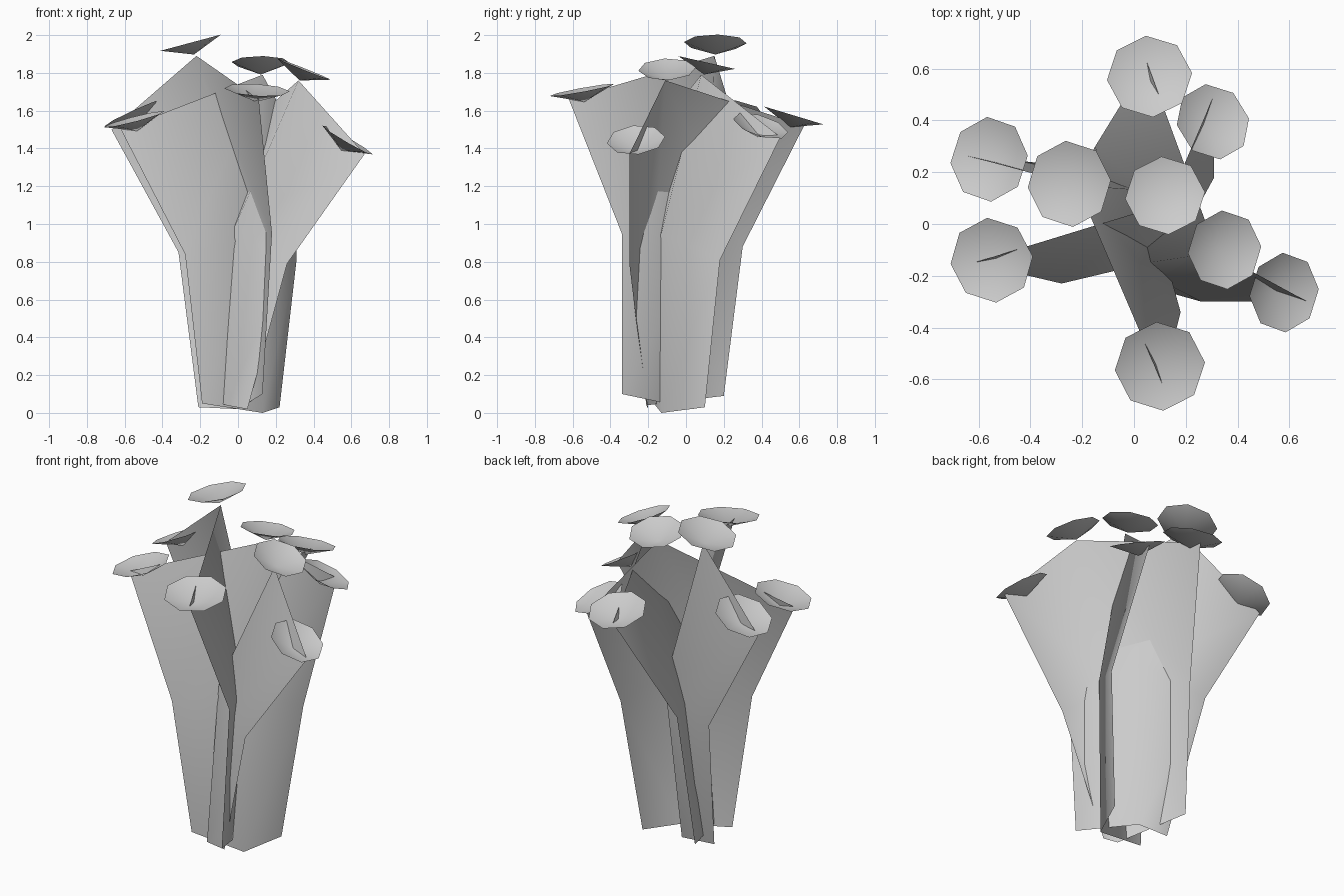
import bpy, bmesh, math
from mathutils import Vector


def finish(bm, name):
    mesh = bpy.data.meshes.new(name)
    bm.to_mesh(mesh)
    bm.free()
    for p in mesh.polygons:
        p.use_smooth = True
    obj = bpy.data.objects.new(name, mesh)
    bpy.context.collection.objects.link(obj)


# folded leaf sheet: left rail, fold rail, right rail (bottom, middle, top)
def leaf_sheet(name, *rails):
    bm = bmesh.new()
    grid = [[bm.verts.new(p) for p in rail] for rail in rails]
    for a, b in zip(grid, grid[1:]):
        for i in range(len(a) - 1):
            bm.faces.new((a[i], b[i], b[i + 1], a[i + 1]))
    finish(bm, name)


# shallow eight-sided cup, open upwards, tilted along its normal
def flower_cup(name, center, normal, radius, depth=0.065):
    n = Vector(normal).normalized()
    u = Vector((0, 1, 0)).cross(n).normalized()
    v = n.cross(u)
    c = Vector(center)
    bm = bmesh.new()
    apex = bm.verts.new(c - n * depth)
    rim = []
    for i in range(8):
        a = math.radians(45 * i + 5)
        rim.append(bm.verts.new(c + (u * math.cos(a) + v * math.sin(a)) * radius))
    for i in range(8):
        bm.faces.new((apex, rim[i], rim[(i + 1) % 8]))
    finish(bm, name)


# three interlocking sheets
leaf_sheet("leaf_sheet_front_left",
           [(0.13, -0.34, 0.10), (0.18, -0.34, 0.95), (0.11, -0.62, 1.66)],
           [(0.00, 0.04, 0.02), (0.05, 0.13, 0.97), (-0.22, 0.15, 1.89)],
           [(-0.21, 0.03, 0.03), (-0.315, 0.23, 0.85), (-0.67, 0.27, 1.50)])
leaf_sheet("leaf_sheet_back",
           [(-0.19, -0.17, 0.05), (-0.28, -0.23, 0.84), (-0.62, -0.15, 1.50)],
           [(0.13, -0.13, 0.00), (0.14, -0.13, 0.95), (0.13, 0.08, 1.79)],
           [(0.22, 0.10, 0.03), (0.31, 0.18, 0.81), (0.31, 0.50, 1.46)])
leaf_sheet("leaf_sheet_right",
           [(-0.20, 0.20, 0.09), (-0.15, 0.30, 0.88), (0.05, 0.625, 1.52)],
           [(-0.06, -0.21, 0.04), (-0.015, -0.16, 0.99), (0.32, -0.11, 1.76)],
           [(0.05, -0.20, 0.02), (0.26, -0.30, 0.79), (0.67, -0.30, 1.37)])

# cups: center, normal, radius
cups = [
    ((0.06, 0.57, 1.575), (0, 0.29, 0.96), 0.165),
    ((0.305, 0.395, 1.52), (0.35, 0.28, 0.88), 0.152),
    ((-0.56, 0.25, 1.585), (-0.42, 0.08, 0.9), 0.165),
    ((-0.55, -0.14, 1.555), (-0.25, -0.08, 0.96), 0.165),
    ((-0.25, 0.155, 1.96), (-0.26, 0.0, 0.97), 0.167),
    ((0.12, 0.11, 1.855), (0.0, 0.22, 0.97), 0.155),
    ((0.58, -0.265, 1.445), (0.5, -0.08, 0.86), 0.155),
    ((0.10, -0.55, 1.71), (0.06, -0.18, 0.98), 0.175),
    ((0.35, -0.10, 1.82), (0.37, -0.03, 0.93), 0.153),
]
for i, (c, n, r) in enumerate(cups):
    flower_cup(f"flower_cup_{i + 1}", c, n, r)
